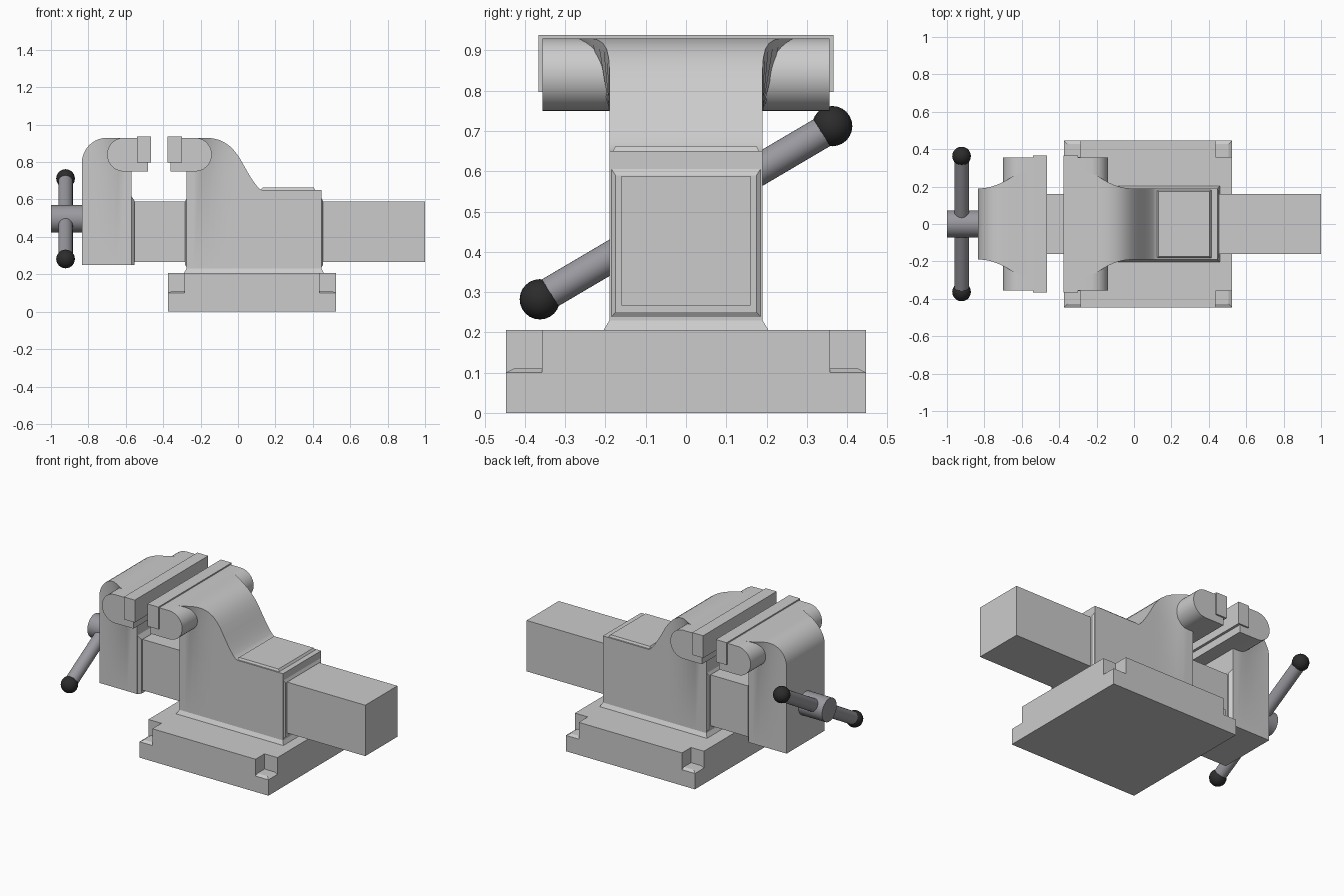
import bpy, bmesh, math
from mathutils import Vector

if "Cube" in bpy.data.objects:
    bpy.data.objects.remove(bpy.data.objects["Cube"])

MID = -0.42  # x of the plane between the two jaws


def loft(name, rings):
    """Skin a list of equal-length point rings and cap both ends."""
    bm = bmesh.new()
    vs = [[bm.verts.new(p) for p in r] for r in rings]
    n = len(rings[0])
    for a, b in zip(vs, vs[1:]):
        for i in range(n):
            j = (i + 1) % n
            bm.faces.new((a[i], a[j], b[j], b[i]))
    bm.faces.new(vs[0])
    bm.faces.new(vs[-1])
    bmesh.ops.recalc_face_normals(bm, faces=bm.faces)
    me = bpy.data.meshes.new(name)
    bm.to_mesh(me)
    bm.free()
    ob = bpy.data.objects.new(name, me)
    bpy.context.collection.objects.link(ob)
    return ob


def rect_z(x0, x1, y, z):
    return [(x0, -y, z), (x1, -y, z), (x1, y, z), (x0, y, z)]


def rect_x(x, y, z0, z1):
    return [(x, -y, z0), (x, y, z0), (x, y, z1), (x, -y, z1)]


def jaw_section(x, zb, zt):
    """Upright section whose top widens towards the jaw line."""
    flare = 0.07 * (max(0, 0.42 - max(abs(x - MID), 0.2)) / 0.2) ** 2
    zm = min(0.75, zt - 0.02)
    w = 0.19 + flare * max(0, zt - 0.75) / 0.18
    return [(x, -0.19, zb), (x, -0.19, zm), (x, -w, zt),
            (x, w, zt), (x, 0.19, zm), (x, 0.19, zb)]


def material(name, c):
    m = bpy.data.materials.new(name)
    m.diffuse_color = (*c, 1)
    m.use_nodes = True
    m.node_tree.nodes["Principled BSDF"].inputs["Base Color"].default_value = m.diffuse_color
    return m


steel = material("dark_steel", (0.32, 0.32, 0.35))
black = material("black_rubber", (0.025, 0.025, 0.025))


def rod(name, a, b, r):
    a, b = Vector(a), Vector(b)
    d = b - a
    bpy.ops.mesh.primitive_cylinder_add(vertices=32, radius=r, depth=d.length,
                                        location=(a + b) / 2,
                                        rotation=d.to_track_quat('Z', 'Y').to_euler())
    ob = bpy.context.object
    ob.name = name
    ob.data.materials.append(steel)


# Base: chamfered slab plus a block with notched corners
X0, X1, Y, N = -0.375, 0.525, 0.447, 0.09
loft("base_slab", [rect_z(X0, X1, Y, 0), rect_z(X0, X1, Y, 0.10),
                   rect_z(X0 + 0.02, X1 - 0.02, Y - 0.02, 0.11)])
half = [(X0, -Y + N), (X0 + N, -Y + N), (X0 + N, -Y),
        (X1 - N, -Y), (X1 - N, -Y + N), (X1, -Y + N)]
cross = half + [(x, -y) for x, y in reversed(half)]
loft("base_block", [[(x, y, z) for x, y in cross] for z in (0.10, 0.206)])
loft("body_foot", [rect_z(-0.29, 0.46, 0.205, 0.205), rect_z(-0.275, 0.447, 0.19, 0.23)])

# Fixed body with its sloping neck
top = [(-0.275, 0.93), (-0.24, 0.93), (-0.20, 0.93), (-0.16, 0.93), (-0.13, 0.926),
       (-0.10, 0.918), (-0.07, 0.904), (-0.04, 0.882), (-0.015, 0.855), (0.01, 0.82),
       (0.035, 0.775), (0.06, 0.732), (0.08, 0.70), (0.10, 0.673), (0.115, 0.657),
       (0.13, 0.65), (0.447, 0.65)]
loft("fixed_body", [jaw_section(x, 0.206, z) for x, z in top])
loft("top_pad", [rect_z(0.12, 0.415, 0.182, 0.648), rect_z(0.13, 0.405, 0.175, 0.663)])
for name, x, s in (("rear_collar", 0.445, 1), ("inner_collar", -0.273, -1)):
    loft(name, [rect_x(x, 0.188, 0.235, 0.61), rect_x(x + s * 0.01, 0.175, 0.25, 0.59)])

# Moving jaw with rounded shoulder
R = 0.135
arc = [(-0.70 - R * math.cos(math.radians(a)), 0.795 + R * math.sin(math.radians(a)))
       for a in range(0, 91, 9)]
arc += [(-0.67, 0.93), (-0.64, 0.93), (-0.60, 0.93), (-0.57, 0.93)]
loft("moving_jaw", [jaw_section(x, 0.25, z) for x, z in arc])
loft("moving_jaw_collar", [rect_x(-0.571, 0.19, 0.25, 0.62), rect_x(-0.553, 0.172, 0.25, 0.592)])

# Jaw heads and grip plates, mirrored about the jaw line
for side, s in (("fixed", 1), ("moving", -1)):
    prof = [(0.06, 0.93), (0.06, 0.75)]
    prof += [(0.19 + 0.09 * math.cos(math.radians(a)), 0.84 + 0.09 * math.sin(math.radians(a)))
             for a in range(-90, 91, 10)]
    loft(side + "_jaw_head", [[(MID + s * d, y, z) for d, z in prof] for y in (-0.356, 0.356)])
    xs = sorted((MID + s * 0.044, MID + s * 0.12))
    loft(side + "_grip_plate", [rect_z(*xs, 0.366, 0.797), rect_z(*xs, 0.366, 0.938)])

# Sliding bar
loft("sliding_bar", [rect_x(-0.60, 0.16, 0.267, 0.588), rect_x(1.0, 0.16, 0.267, 0.588)])

# Screw, tommy bar and end knobs
rod("screw", (-1.0, 0, 0.497), (-0.80, 0, 0.497), 0.073)
rod("handle_bar", (-0.922, -0.365, 0.282), (-0.922, 0.365, 0.712), 0.039)
for s in (-1, 1):
    bpy.ops.mesh.primitive_uv_sphere_add(segments=20, ring_count=12, radius=0.05,
                                         location=(-0.922, s * 0.363, 0.497 + s * 0.215))
    bpy.context.object.name = "handle_knob"
    bpy.context.object.data.materials.append(black)

# Smooth the curved surfaces, keep edges crisp
bpy.ops.object.select_all(action='SELECT')
bpy.ops.object.shade_smooth_by_angle(angle=math.radians(25))
